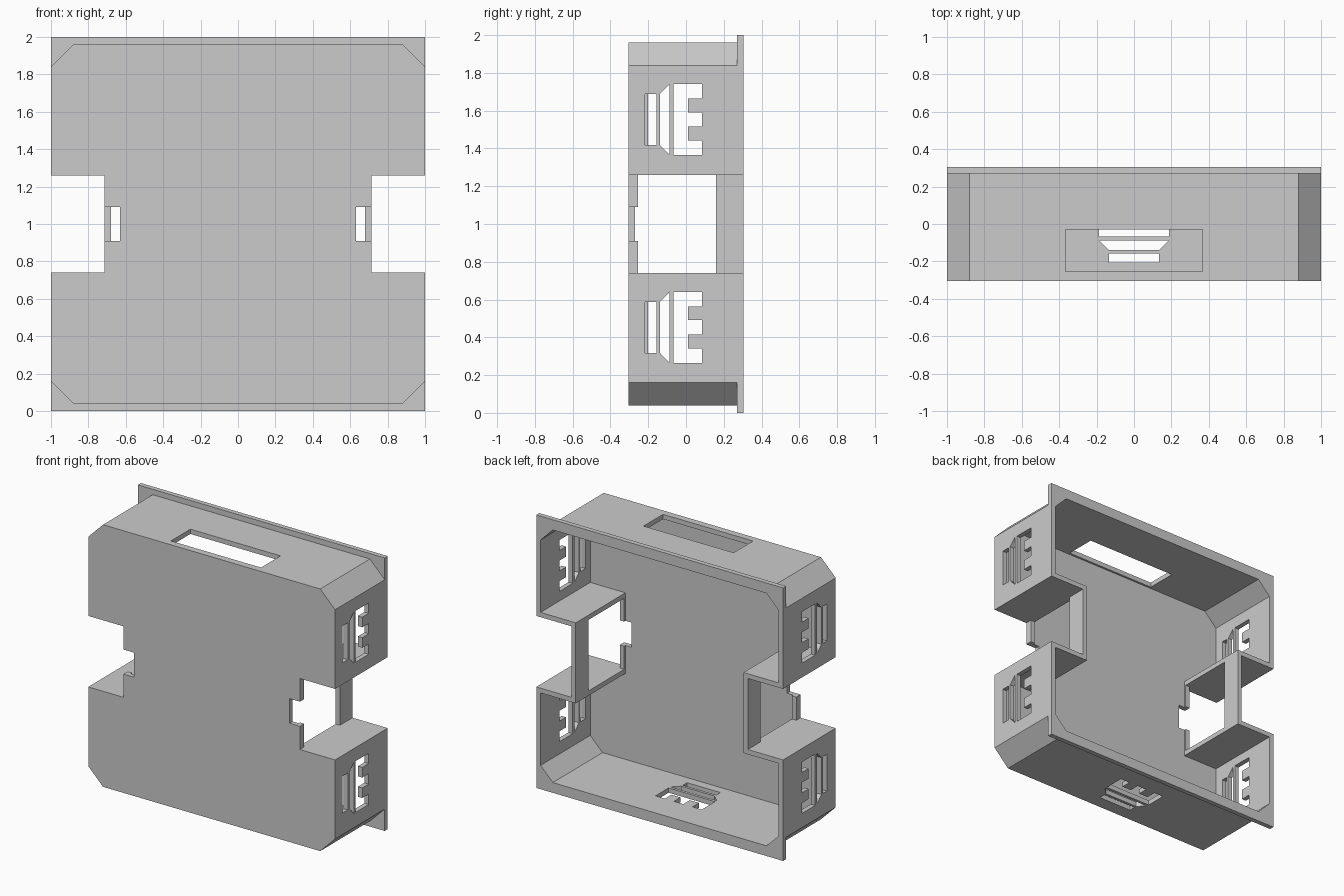
import bpy
import bmesh
from mathutils import Vector

if "Cube" in bpy.data.objects:
    bpy.data.objects.remove(bpy.data.objects["Cube"], do_unlink=True)

grey = bpy.data.materials.new("light_grey")
grey.use_nodes = True
grey.diffuse_color = (0.6, 0.6, 0.6, 1)
grey.node_tree.nodes["Principled BSDF"].inputs["Base Color"].default_value = (0.6, 0.6, 0.6, 1)

BACK, RIM, FRONT, WALL = 0.305, 0.27, -0.305, 0.035


def prisms(name, outlines, place, a, b):
    """Extrude 2D outlines from depth a to b; place maps (u, v, depth) to xyz."""
    bm = bmesh.new()
    for pts in outlines:
        low = [bm.verts.new(Vector(place(u, v, a))) for u, v in pts]
        high = [bm.verts.new(Vector(place(u, v, b))) for u, v in pts]
        bm.faces.new(low)
        bm.faces.new(high[::-1])
        for i in range(len(pts)):
            j = (i + 1) % len(pts)
            bm.faces.new((low[j], low[i], high[i], high[j]))
    bmesh.ops.recalc_face_normals(bm, faces=bm.faces[:])
    mesh = bpy.data.meshes.new(name)
    bm.to_mesh(mesh)
    bm.free()
    mesh.materials.append(grey)
    obj = bpy.data.objects.new(name, mesh)
    bpy.context.collection.objects.link(obj)
    return obj


def cut(target, cutter):
    mod = target.modifiers.new("cut", 'BOOLEAN')
    mod.operation = 'DIFFERENCE'
    mod.solver = 'EXACT'
    mod.object = cutter
    bpy.context.view_layer.objects.active = target
    bpy.ops.object.modifier_apply(modifier=mod.name)
    bpy.data.objects.remove(cutter, do_unlink=True)


def box(name, x, y, z):
    pts = [(x[0], z[0]), (x[1], z[0]), (x[1], z[1]), (x[0], z[1])]
    return prisms(name, [pts], lambda u, v, d: (u, d, v), y[0], y[1])


def case_outline(w, h, chamfer, notch_x, notch_z):
    """Chamfered square with a rectangular notch in the middle of each side."""
    corner = [(w - chamfer, h), (w, h - chamfer)] if chamfer else [(w, h)]
    quarter = corner + [(w, notch_z), (notch_x, notch_z)]
    right = quarter + [(x, -z) for x, z in reversed(quarter)]
    return right + [(-x, z) for x, z in reversed(right)]


def upright(u, v, d):
    return (u, d, v + 1)


inner = case_outline(0.965, 0.925, 0.0995, 0.68, 0.295)

# Open-backed case
case = prisms("case_body", [case_outline(1, 0.96, 0.12, 0.715, 0.26)], upright, FRONT, RIM)
cut(case, prisms("cavity", [inner], upright, FRONT + WALL, 1))

# Back flange
flange = prisms("back_flange", [case_outline(1, 1, 0, 0.715, 0.26)], upright, RIM, BACK)
cut(flange, prisms("flange_opening", [inner], upright, 0, 1))


# Vent: bar, trapezoid and three-toothed comb, as (across, depth) outlines
def vent(bar_start):
    bar = [(-0.135, bar_start), (0.135, bar_start), (0.135, -0.157), (-0.135, -0.157)]
    trapezoid = [(-0.135, -0.138), (0.135, -0.138), (0.188, -0.087), (-0.188, -0.087)]
    comb = [(-0.188, -0.067), (0.188, -0.067)]
    for centre in (0.15, 0, -0.15):
        comb += [(centre + 0.038, 0.085), (centre - 0.038, 0.085)]
        if centre > -0.1:
            comb += [(centre - 0.038, 0.01), (centre - 0.112, 0.01)]
    return [bar, trapezoid, comb]


for side in (1, -1):
    # Two vents on each side wall
    for z in (0.4525, 1.553):
        cut(case, prisms("side_vent", vent(-0.217 if side > 0 else -0.202),
                         lambda u, v, d: (side * d, v, z + u), 0.9, 1.1))
    # Window in the notch wall and finger slot in the front plate
    cut(case, box("notch_window", sorted((side * 0.6, side * 0.715)), (-0.255, 0.16), (0.74, 1.26)))
    cut(case, box("finger_slot", sorted((side * 0.63, side * 0.8)), (-0.4, -0.2), (0.91, 1.09)))

# Bottom vent and top window
cut(case, prisms("bottom_vent", vent(-0.205), lambda u, v, d: (u, v, d), -0.1, 0.2))
cut(case, box("top_window", (-0.365, 0.365), (-0.255, -0.03), (1.8, 2.1)))
